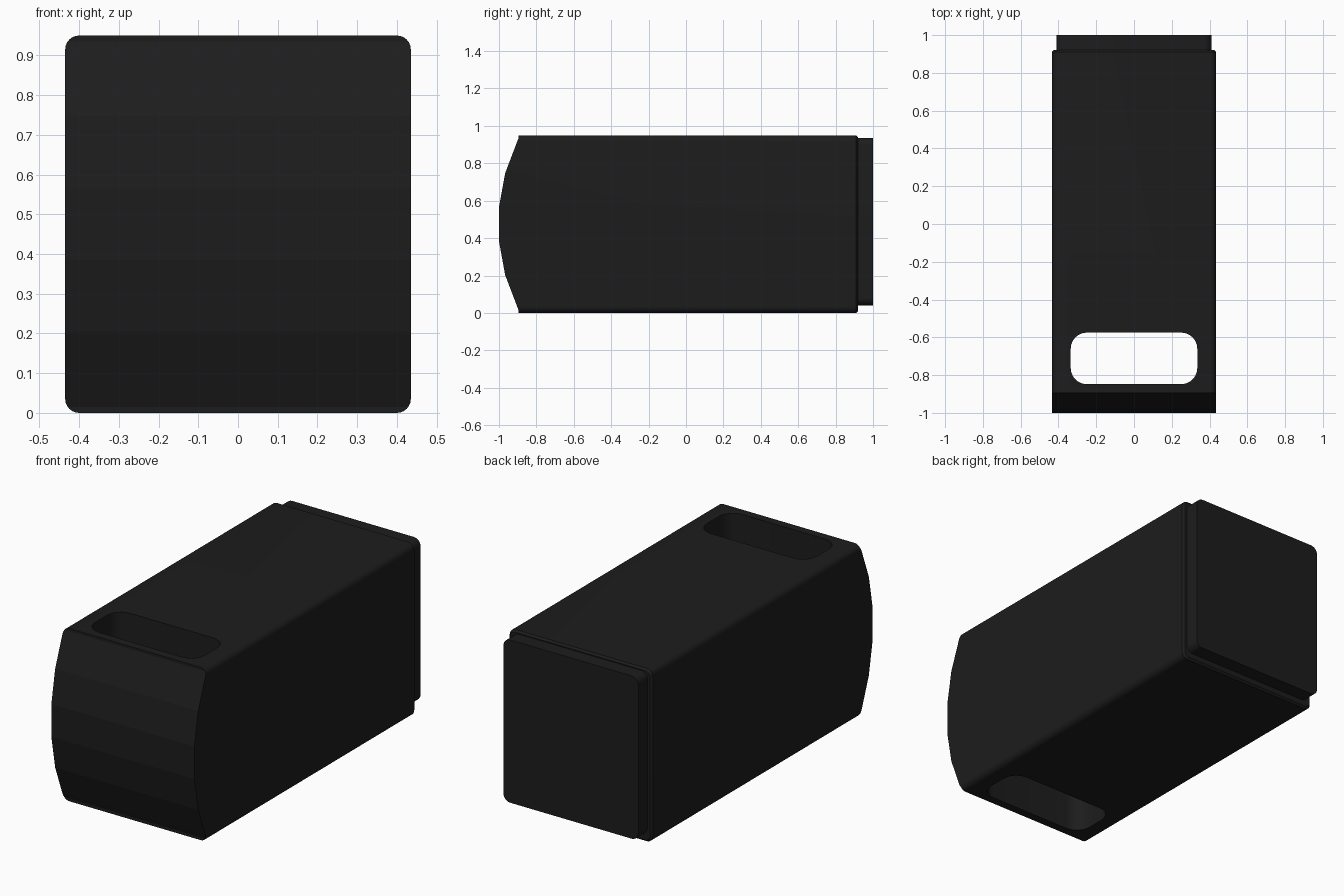
import bpy, bmesh, math
from mathutils import Vector

if "Cube" in bpy.data.objects:
    bpy.data.objects.remove(bpy.data.objects["Cube"])

mat = bpy.data.materials.new("matte_black")
mat.diffuse_color = (0.012, 0.012, 0.012, 1)
mat.use_nodes = True
mat.node_tree.nodes["Principled BSDF"].inputs["Base Color"].default_value = mat.diffuse_color


def rounded_rect(u0, u1, v0, v1, r, seg=6):
    pts = []
    corners = [(u1 - r, v1 - r), (u0 + r, v1 - r), (u0 + r, v0 + r), (u1 - r, v0 + r)]
    for i, (cu, cv) in enumerate(corners):
        for k in range(seg + 1):
            a = math.pi / 2 * (i + k / seg)
            pts.append((cu + r * math.cos(a), cv + r * math.sin(a)))
    return pts


def loft(name, loops):
    """Skin a closed solid through matching loops of 3D points."""
    bm = bmesh.new()
    rings = [[bm.verts.new(p) for p in loop] for loop in loops]
    n = len(rings[0])
    for a, b in zip(rings, rings[1:]):
        for i in range(n):
            j = (i + 1) % n
            bm.faces.new((a[i], a[j], b[j], b[i]))
    bm.faces.new(rings[0])
    bm.faces.new(rings[-1])
    bmesh.ops.recalc_face_normals(bm, faces=bm.faces)
    me = bpy.data.meshes.new(name)
    bm.to_mesh(me)
    bm.free()
    ob = bpy.data.objects.new(name, me)
    bpy.context.collection.objects.link(ob)
    return ob


def box_section(y, half, z0, z1, r):
    return [Vector((x, y, z)) for x, z in rounded_rect(-half, half, z0, z1, r)]


def boolean(ob, cutter, operation):
    mod = ob.modifiers.new(operation.lower(), 'BOOLEAN')
    mod.object, mod.operation, mod.solver = cutter, operation, 'EXACT'
    bpy.context.view_layer.objects.active = ob
    bpy.ops.object.modifier_apply(modifier=mod.name)
    bpy.data.objects.remove(cutter)


# Main body: rounded box with a small chamfer at the back rim
body = loft("body", [box_section(-1.1, 0.435, 0, 0.95, 0.035),
                     box_section(0.91, 0.435, 0, 0.95, 0.035),
                     box_section(0.92, 0.425, 0.01, 0.94, 0.03)])

# Faceted bulging front, cut by a side profile
upper = [(-0.895, 1.0), (-0.895, 0.935), (-0.905, 0.91), (-0.967, 0.747), (-1.0, 0.565)]
lower = [(y, 0.95 - z) for y, z in reversed(upper)]
profile = upper + lower + [(1.1, -0.05), (1.1, 1.0)]
front = loft("front_profile", [[(x, y, z) for y, z in profile] for x in (-0.6, 0.6)])
boolean(body, front, 'INTERSECT')

# Handle slot running straight through from top to bottom
slot = rounded_rect(-0.335, 0.335, -0.848, -0.575, 0.085)
cutter = loft("slot_cutter", [[(x, y, z) for x, y in slot] for z in (-0.2, 1.2)])
boolean(body, cutter, 'DIFFERENCE')

# Inset back panel
panel = loft("back_panel", [box_section(0.915, 0.41, 0.04, 0.935, 0.04),
                            box_section(1.0, 0.41, 0.04, 0.935, 0.04)])

# Smooth rounded corners, flat front strips
for ob in (body, panel):
    ob.data.materials.clear()
    ob.data.materials.append(mat)
    bpy.ops.object.select_all(action='DESELECT')
    ob.select_set(True)
    bpy.context.view_layer.objects.active = ob
    bpy.ops.object.shade_smooth_by_angle(angle=math.radians(30))
    for p in ob.data.polygons:
        p.material_index = 0
        if p.normal.y < -0.5 and p.center.y < -0.88:
            p.use_smooth = False
